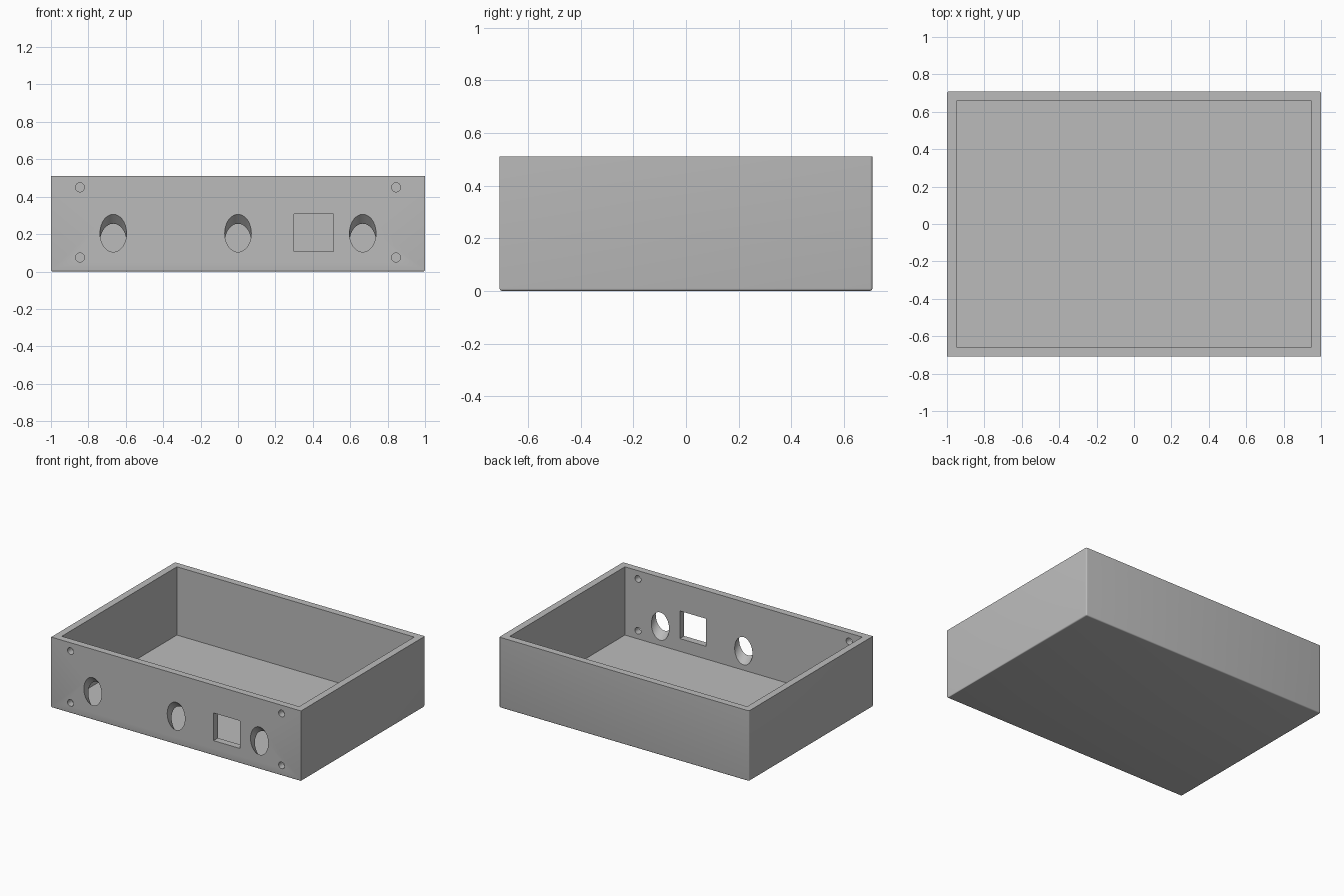
import bpy, bmesh, math
from mathutils import Matrix, Vector

cube = bpy.data.objects.get("Cube")
if cube:
    bpy.data.objects.remove(cube, do_unlink=True)

HALF_X, HALF_Y, HEIGHT = 1.0, 0.708, 0.51
WALL, FLOOR = 0.05, 0.016

grey = bpy.data.materials.new("plain grey")
grey.use_nodes = True
grey.diffuse_color = (0.5, 0.5, 0.5, 1)
grey.node_tree.nodes["Principled BSDF"].inputs["Base Color"].default_value = grey.diffuse_color


def add_object(name, bm):
    mesh = bpy.data.meshes.new(name)
    bm.to_mesh(mesh)
    bm.free()
    mesh.materials.append(grey)
    obj = bpy.data.objects.new(name, mesh)
    bpy.context.collection.objects.link(obj)
    return obj


def add_block(bm, centre, size):
    matrix = Matrix.Translation(centre) @ Matrix.Diagonal((*size, 1))
    bmesh.ops.create_cube(bm, size=1, matrix=matrix)


def add_drill(bm, x, z, radius, tilt):
    # round cutter through the front wall, sloping down as it goes in
    matrix = Matrix.Translation((x, -HALF_Y, z)) @ Matrix.Rotation(math.radians(90 + tilt), 4, "X")
    bmesh.ops.create_cone(bm, cap_ends=True, segments=64, radius1=radius,
                          radius2=radius, depth=0.36, matrix=matrix)


def cut(target, cutter):
    cutter.hide_render = True
    mod = target.modifiers.new(cutter.name, "BOOLEAN")
    mod.operation, mod.solver, mod.object = "DIFFERENCE", "EXACT", cutter
    bpy.context.view_layer.objects.active = target
    bpy.ops.object.modifier_apply(modifier=mod.name)
    bpy.data.objects.remove(cutter, do_unlink=True)


# outer box, softened along the bottom and the back corners
bm = bmesh.new()
add_block(bm, (0, 0, HEIGHT / 2), (2 * HALF_X, 2 * HALF_Y, HEIGHT))
soft = []
for edge in bm.edges:
    mid = (edge.verts[0].co + edge.verts[1].co) / 2
    upright = abs(edge.verts[0].co.z - edge.verts[1].co.z) > 0.1
    if mid.z < 0.01 or (upright and mid.y > 0):
        soft.append(edge)
bmesh.ops.bevel(bm, geom=soft, offset=0.009, segments=4, profile=0.5, affect="EDGES")
case = add_object("open_case", bm)

# hollow interior
bm = bmesh.new()
add_block(bm, (0, 0, FLOOR + HEIGHT / 2), (2 * (HALF_X - WALL), 2 * (HALF_Y - WALL), HEIGHT))
cut(case, add_object("cavity_cutter", bm))

# three slanted round ports
bm = bmesh.new()
for x in (-0.667, 0, 0.667):
    add_drill(bm, x, 0.205, 0.071, -45)
cut(case, add_object("port_cutter", bm))

# four screw holes and the square window
bm = bmesh.new()
for x in (-0.845, 0.845):
    for z in (0.075, 0.45):
        add_drill(bm, x, z, 0.024, 0)
add_block(bm, (0.405, -HALF_Y, 0.208), (0.21, 0.3, 0.2))
cut(case, add_object("front_hole_cutter", bm))

# smooth bores, sharp edges
bpy.ops.object.select_all(action="DESELECT")
case.select_set(True)
bpy.context.view_layer.objects.active = case
bpy.ops.object.shade_smooth_by_angle(angle=math.radians(30))
